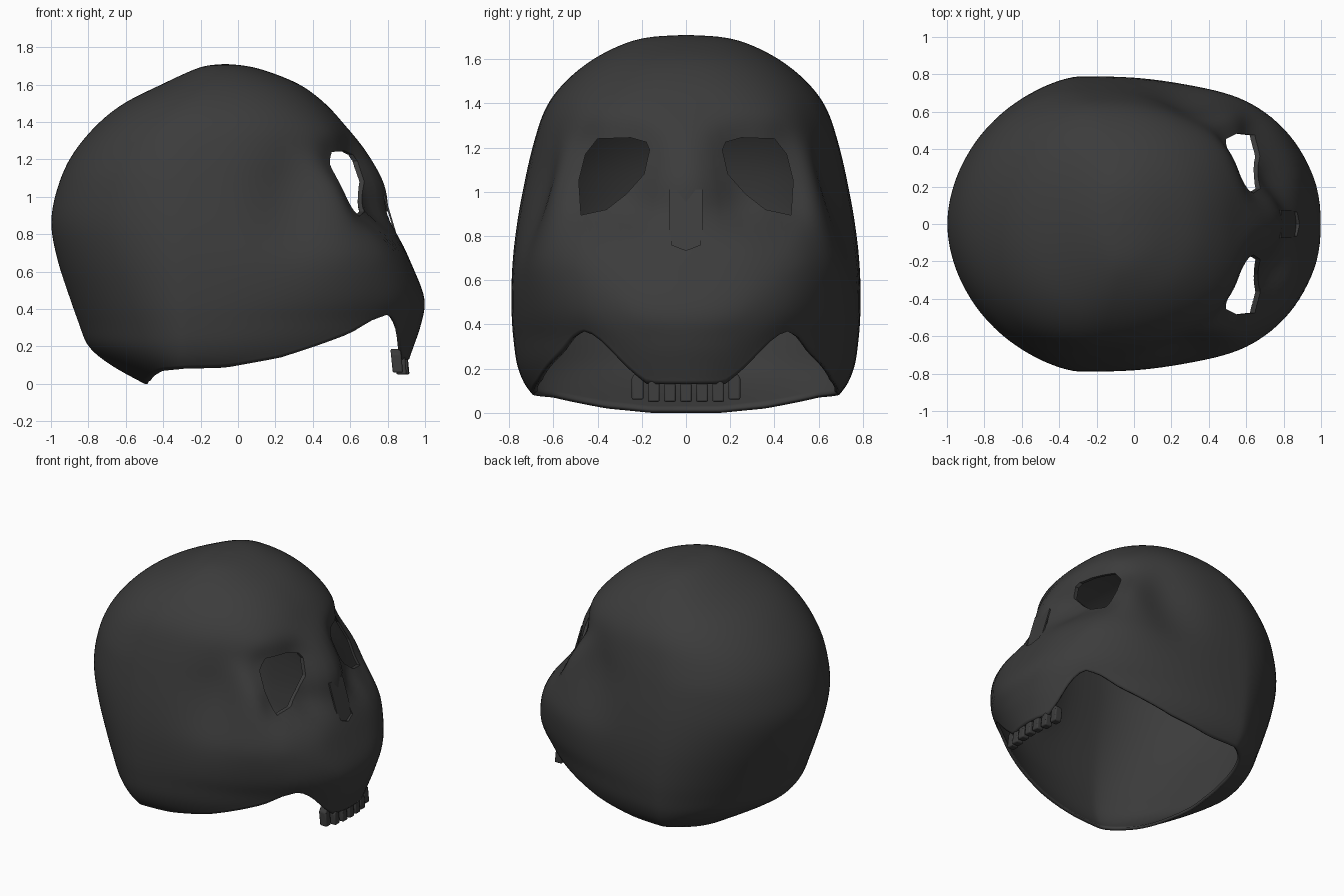
import bpy, bmesh, math
from math import exp, sin, cos, pi, copysign

if "Cube" in bpy.data.objects:
    bpy.data.objects.remove(bpy.data.objects["Cube"])

# Horizontal slices, crown to base: height, back x, front x, half width
ROWS = [(1.71, -.07, -.07, 0), (1.70, -.17, .04, .16), (1.67, -.26, .16, .28),
        (1.60, -.41, .33, .42), (1.50, -.61, .465, .545), (1.38, -.76, .575, .635),
        (1.22, -.89, .71, .69), (1.05, -.965, .805, .73), (.86, -1.0, .835, .765),
        (.66, -.965, .92, .787), (.46, -.90, .998, .79), (.32, -.85, .98, .78),
        (.20, -.80, .94, .76), (.10, -.68, .905, .71), (0, -.50, .88, .60)]
# Lower edge of the shell: angle from the front, height
EDGE = [(0, .13), (14, .13), (19, .19), (26, .30), (30, .35), (34, .37), (40, .335),
        (46, .27), (56, .2), (65, .14), (80, .085), (95, .08), (115, .07), (140, .02),
        (160, 0), (180, 0)]


def lerp_table(table, v):
    for (a, p), (b, q) in zip(table, table[1:]):
        if v <= b:
            return p + (q - p) * (v - a) / (b - a)
    return table[-1][1]


def slice_at(r):
    i = min(int(r), len(ROWS) - 2)
    t = r - i
    p1, p2 = ROWS[i], ROWS[i + 1]
    p0 = ROWS[i - 1] if i else p1
    p3 = ROWS[min(i + 2, len(ROWS) - 1)]
    return [b + .5 * t * (c - a + t * (2 * a - 5 * b + 4 * c - d + t * (3 * (b - c) + d - a)))
            for a, b, c, d in zip(p0, p1, p2, p3)]


def row_for_height(z):
    lo, hi = 0, len(ROWS) - 1
    for _ in range(30):
        m = (lo + hi) / 2
        if slice_at(m)[0] > z:
            lo = m
        else:
            hi = m
    return lo


def skull_point(r, a):
    z, back, front, wide = slice_at(r)
    cx = -.07 - .21 * min(1, (1.71 - z) / .6)
    c, s = cos(a), sin(a)
    n = (lerp_table([(-1, 2), (.15, 2), (.35, 2.15), (.5, 2.5), (.68, 3.0), (.9, 3.0),
                     (1.3, 2.6), (1.72, 2.1)], z) if c > 0 else
         lerp_table([(-1, 1.6), (.25, 1.6), (.6, 1.75), (.9, 1.88), (1.3, 2.05), (1.72, 2)], z))
    half = front - cx if c > 0 else cx - back
    x = cx + half * copysign(abs(c) ** (2 / n), c)
    y = wide * copysign(abs(s) ** (2 / n), s)
    # temple hollows and sunken eye sockets
    d = .075 * exp(-((x - .28) / .21) ** 2 - ((z - 1.0) / .29) ** 2)
    y -= d * copysign(min(1, max(0, (abs(y) - .3) / .25)), y)
    if x > .2:
        x -= .14 * exp(-((abs(y) - .34) / .22) ** 4 - ((z - 1.07) / .23) ** 4)
    return x, y, z


material = bpy.data.materials.new("dark_bone")
material.diffuse_color = (.045, .045, .045, 1)
material.use_nodes = True
material.node_tree.nodes["Principled BSDF"].inputs["Base Color"].default_value = material.diffuse_color


def new_object(name, bm):
    me = bpy.data.meshes.new(name)
    bm.to_mesh(me)
    bm.free()
    me.materials.append(material)
    ob = bpy.data.objects.new(name, me)
    bpy.context.collection.objects.link(ob)
    return ob


def prism(name, outline, x0, x1):
    bm = bmesh.new()
    f = bm.faces.new([bm.verts.new((x0, y, z)) for y, z in outline])
    ext = bmesh.ops.extrude_face_region(bm, geom=[f])
    for v in ext['geom']:
        if isinstance(v, bmesh.types.BMVert):
            v.co.x = x1
    bmesh.ops.recalc_face_normals(bm, faces=bm.faces)
    return new_object(name, bm)


def smooth(ob, angle):
    bpy.ops.object.select_all(action='DESELECT')
    ob.select_set(True)
    bpy.context.view_layer.objects.active = ob
    bpy.ops.object.shade_smooth_by_angle(angle=math.radians(angle))


# Open-bottomed skull shell
SEG, RINGS = 128, 72
bm = bmesh.new()
pole = bm.verts.new((-.07, 0, 1.71))
rings = [[] for _ in range(RINGS)]
for k in range(SEG):
    a = 2 * pi * k / SEG
    deg = math.degrees(min(a, 2 * pi - a))
    end = row_for_height(lerp_table(EDGE, deg))
    for j in range(RINGS):
        rings[j].append(bm.verts.new(skull_point(end * (j + 1) / RINGS, a)))
for k in range(SEG):
    m = (k + 1) % SEG
    bm.faces.new((pole, rings[0][k], rings[0][m]))
    for p, q in zip(rings, rings[1:]):
        bm.faces.new((p[k], q[k], q[m], p[m]))
# Soften creases but keep the lower edge in place
inner = [v for v in bm.verts if not v.is_boundary and v.co.z < 1.69]
for _ in range(3):
    bmesh.ops.smooth_vert(bm, verts=inner, factor=.5, use_axis_x=True, use_axis_y=True,
                          use_axis_z=True)
bm.normal_update()
skull = new_object("skull", bm)
sol = skull.modifiers.new("thickness", 'SOLIDIFY')
sol.thickness, sol.offset = .02, -1

# Eye and nose openings
EYE = [(.18, 1.225), (.25, 1.245), (.40, 1.24), (.455, 1.17), (.485, 1.05), (.475, .895),
       (.36, .92), (.27, .99), (.19, 1.08), (.165, 1.19)]
NOSE = [(-.065, 1.0), (0, .92), (.065, 1.0), (.065, .76), (0, .735), (-.065, .76)]
cutters = [prism("eye_cutter_" + n, [(s * y, z) for y, z in EYE], .25, 1.2)
           for n, s in (("left", 1), ("right", -1))]
cutters.append(prism("nose_cutter", NOSE, .5, 1.2))
for c in cutters:
    c.hide_render = True
    c.hide_set(True)
    b = skull.modifiers.new("cut", 'BOOLEAN')
    b.object, b.operation, b.solver = c, 'DIFFERENCE', 'EXACT'
smooth(skull, 40)

# Slanted back wall of the nose recess
wall = prism("nose_recess", [(-.075, 1.01), (.075, 1.01), (.075, .72), (-.075, .72)], .775, .785)
for v in wall.data.vertices:
    v.co.x += (1.01 - v.co.z) * .3

# Row of upper teeth
for i in range(-3, 4):
    y = i * .073
    z0, z1 = (.06, .19) if abs(i) == 3 else (.05, .16)
    w = .027
    x = .905 - .7 * y * y
    tooth = prism("tooth_%d" % (i + 4), [(y - w, z0), (y + w, z0), (y + w, z1 - .03),
                  (y, z1), (y - w, z1 - .03)], x - .05, x + .005)
    for v in tooth.data.vertices:
        v.co.x -= (v.co.z - .12) * .1
    bev = tooth.modifiers.new("soft_edges", 'BEVEL')
    bev.width, bev.segments = .008, 2
    smooth(tooth, 40)
